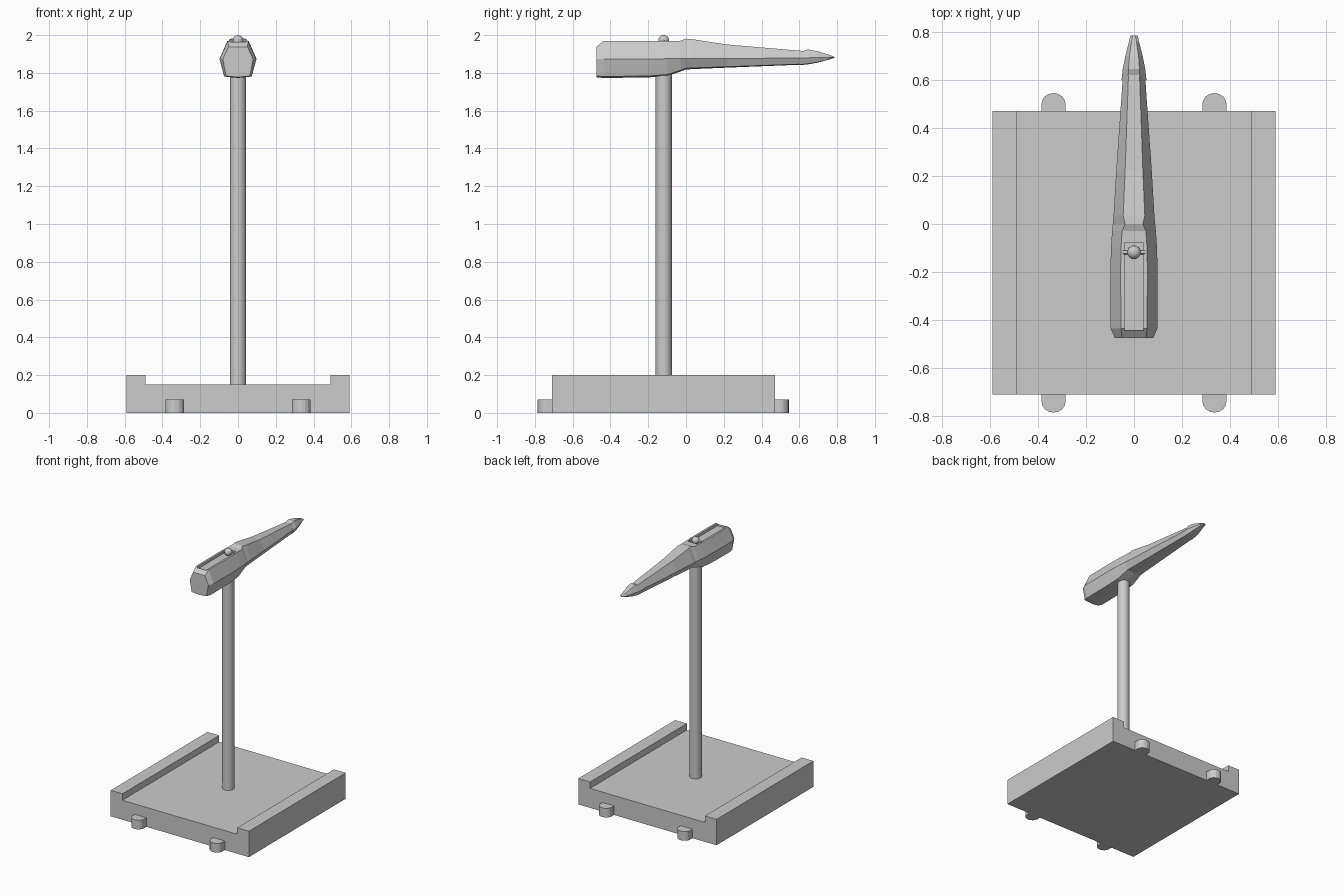
import bpy, bmesh
from math import pi, cos, sin
from mathutils import Matrix

if "Cube" in bpy.data.objects:
    bpy.data.objects.remove(bpy.data.objects["Cube"])


def finish(name, bm):
    bmesh.ops.recalc_face_normals(bm, faces=bm.faces)
    me = bpy.data.meshes.new(name)
    bm.to_mesh(me)
    bm.free()
    ob = bpy.data.objects.new(name, me)
    bpy.context.collection.objects.link(ob)
    return ob


def extrude(name, pts, vec):
    bm = bmesh.new()
    f = bm.faces.new([bm.verts.new(p) for p in pts])
    new = bmesh.ops.extrude_face_region(bm, geom=[f])["geom"]
    bmesh.ops.translate(bm, vec=vec, verts=[v for v in new if isinstance(v, bmesh.types.BMVert)])
    return finish(name, bm)


def loft(name, sections):
    # section: y, top half width, top z, side half width, side z, bottom half width, bottom z
    bm = bmesh.new()
    rings = []
    for y, t, zt, w, zm, b, zb in sections:
        e = (zt - zb) * 0.04
        ring = [(t, zt), (w, zm), (b, zb + e), (0, zb), (-b, zb + e), (-w, zm), (-t, zt)]
        rings.append([bm.verts.new((x, y, z)) for x, z in ring])
    for r, s in zip(rings, rings[1:]):
        for i in range(7):
            j = (i + 1) % 7
            bm.faces.new((r[i], r[j], s[j], s[i]))
    bm.faces.new(rings[0])
    bm.faces.new(rings[-1])
    return finish(name, bm)


def cylinder(name, r, depth, loc, rot=Matrix(), seg=24):
    bm = bmesh.new()
    bmesh.ops.create_cone(bm, cap_ends=True, segments=seg, radius1=r, radius2=r,
                          depth=depth, matrix=Matrix.Translation(loc) @ rot)
    return finish(name, bm)


def smooth(ob):
    bpy.ops.object.select_all(action='DESELECT')
    ob.select_set(True)
    bpy.context.view_layer.objects.active = ob
    bpy.ops.object.shade_smooth_by_angle()


# Base: channel profile with raised side rails
half = [(0.59, 0), (0.59, 0.2), (0.49, 0.2), (0.49, 0.15)]
profile = half + [(-x, z) for x, z in reversed(half)]
extrude("base", [(x, -0.71, z) for x, z in profile], (0, 1.18, 0))

# Rounded tabs on the front and back edges
for side in (-1, 1):
    for end, edge in (("front", -0.71), ("back", 0.47)):
        s = -1 if end == "front" else 1
        pts = [(0.05, 0), (0.05, 0.03)]
        pts += [(0.05 * cos(a * pi / 8), 0.03 + 0.045 * sin(a * pi / 8)) for a in range(1, 8)]
        pts += [(-0.05, 0.03), (-0.05, 0)]
        extrude(f"{end}_tab_{'left' if side < 0 else 'right'}",
                [(0.335 * side + x, edge + s * y, 0) for x, y in pts], (0, 0, 0.07))

# Column
smooth(cylinder("column", 0.043, 1.75, (0, -0.118, 0.975)))

# Head: faceted body that tapers toward the back
head = loft("head", [
    (-0.475, 0.05, 1.938, 0.080, 1.873, 0.063, 1.777),
    (-0.435, 0.054, 1.970, 0.097, 1.873, 0.073, 1.773),
    (-0.20, 0.056, 1.970, 0.098, 1.874, 0.073, 1.776),
    (-0.10, 0.054, 1.970, 0.096, 1.875, 0.070, 1.783),
    (-0.03, 0.050, 1.970, 0.091, 1.875, 0.064, 1.807),
    (0.00, 0.037, 1.981, 0.088, 1.875, 0.060, 1.818),
    (0.035, 0.045, 1.978, 0.085, 1.875, 0.058, 1.820),
    (0.22, 0.037, 1.950, 0.074, 1.876, 0.050, 1.828),
    (0.62, 0.023, 1.916, 0.046, 1.879, 0.034, 1.844)])

# Slot along the top of the head
bm = bmesh.new()
bmesh.ops.create_cube(bm, size=1, matrix=Matrix.Translation((0, -0.26, 1.99))
                      @ Matrix.Diagonal((0.08, 0.365, 0.08, 1)))
cutter = finish("slot_cutter", bm)
cutter.hide_render = True
mod = head.modifiers.new("slot", 'BOOLEAN')
mod.object = cutter
mod.operation = 'DIFFERENCE'
mod.solver = 'EXACT'
bpy.context.view_layer.objects.active = head
bpy.ops.object.modifier_apply(modifier=mod.name)
bpy.data.objects.remove(cutter)

# Pointed tip capping the thin end
loft("tip", [
    (0.60, 0.025, 1.908, 0.052, 1.879, 0.036, 1.841),
    (0.645, 0.023, 1.924, 0.047, 1.880, 0.034, 1.845),
    (0.70, 0.019, 1.914, 0.036, 1.881, 0.027, 1.855),
    (0.755, 0.011, 1.897, 0.022, 1.882, 0.016, 1.870),
    (0.785, 0.005, 1.885, 0.015, 1.883, 0.008, 1.880)])

# Ball and its cross pin in the slot
bm = bmesh.new()
bmesh.ops.create_uvsphere(bm, u_segments=20, v_segments=12, radius=0.028,
                          matrix=Matrix.Translation((0, -0.118, 1.972)))
smooth(finish("ball", bm))
smooth(cylinder("ball_pin", 0.008, 0.092, (0, -0.118, 1.968), Matrix.Rotation(pi / 2, 4, 'Y'), 12))
